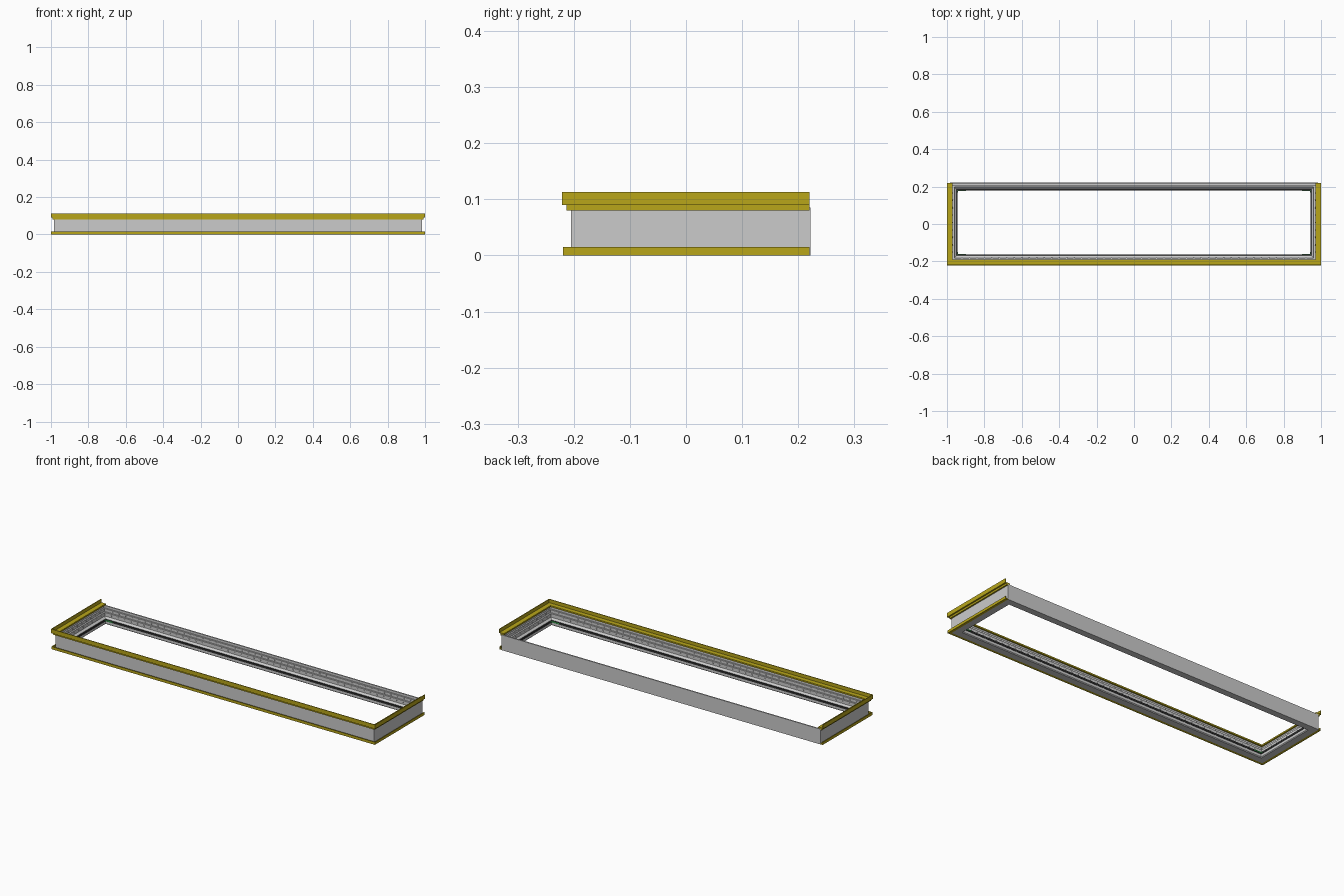
import bpy, bmesh
from mathutils import Matrix, Vector

if "Cube" in bpy.data.objects:
    bpy.data.objects.remove(bpy.data.objects["Cube"])

X, YF, YB = 0.985, -0.205, 0.222   # outer faces of the grey wall


def material(name, rgb):
    m = bpy.data.materials.new(name)
    m.diffuse_color = (*rgb, 1)
    m.use_nodes = True
    m.node_tree.nodes["Principled BSDF"].inputs["Base Color"].default_value = m.diffuse_color
    return m


yellow = material("yellow", (0.48, 0.38, 0.01))
black = material("black", (0.03, 0.03, 0.03))
green = material("green", (0.05, 0.45, 0.1))


def finish(name, bm, mat=None):
    bmesh.ops.recalc_face_normals(bm, faces=bm.faces)
    me = bpy.data.meshes.new(name)
    bm.to_mesh(me)
    bm.free()
    ob = bpy.data.objects.new(name, me)
    bpy.context.collection.objects.link(ob)
    if mat:
        me.materials.append(mat)
    return ob


def sweep(name, profile, closed, mat=None):
    """Mitre a profile of (inward offset, height) round four or three sides."""
    bm = bmesh.new()
    rings = []
    for sx, front in ((-1, 0), (-1, 1), (1, 1), (1, 0)):
        ring = []
        for d, z in profile:
            y = YF + d if front else (YB - d if closed else 0.22)
            ring.append(bm.verts.new((sx * (X - d), y, z)))
        rings.append(ring)
    n = len(profile)
    for i in range(4 if closed else 3):
        a, b = rings[i], rings[(i + 1) % 4]
        for j in range(n):
            k = (j + 1) % n
            bm.faces.new((a[j], a[k], b[k], b[j]))
    if not closed:
        bm.faces.new(rings[0])
        bm.faces.new(rings[3])
    return finish(name, bm, mat)


# Stepped grey channel running round all four sides
sweep("wall_frame", [(0, 0), (0, 0.085), (0.007, 0.085), (0.007, 0.072),
                     (0.015, 0.072), (0.015, 0.056), (0.024, 0.056),
                     (0.024, 0.036), (0.032, 0.030), (0.040, 0.022),
                     (0.040, 0.004), (0.036, 0)], True)

# Dark seal along the inner edge
sweep("inner_seal", [(0.036, 0.022), (0.036, 0.028), (0.042, 0.028),
                     (0.042, 0.018), (0.040, 0.018), (0.040, 0.022)], True, black)

# Yellow trims on the front and both ends
sweep("upper_trim", [(0.0, 0.080), (-0.008, 0.080), (-0.008, 0.090),
                     (-0.016, 0.090), (-0.016, 0.113), (-0.012, 0.113),
                     (-0.012, 0.094), (0.014, 0.094), (0.014, 0.086),
                     (0.0, 0.086)], False, yellow)
sweep("lower_trim", [(0.0, 0.0), (-0.014, 0.0), (-0.014, 0.015),
                     (-0.010, 0.015), (-0.010, 0.005), (0.0, 0.005)], False, yellow)

# Rows of small rivets on the inner steps
bm = bmesh.new()


def rivet(p, normal):
    rot = Vector((0, 0, 1)).rotation_difference(Vector(normal)).to_matrix().to_4x4()
    bmesh.ops.create_cone(bm, cap_ends=True, segments=8, radius1=0.004,
                          radius2=0.003, depth=0.003,
                          matrix=Matrix.Translation(p) @ rot)


for d, z in ((0.015, 0.064), (0.024, 0.046)):
    for i in range(47):
        x = -0.92 + 1.84 * i / 46
        rivet((x, YF + d, z), (0, 1, 0))
        rivet((x, YB - d, z), (0, -1, 0))
    for i in range(9):
        y = -0.15 + 0.316 * i / 8
        for s in (-1, 1):
            rivet((s * (X - d), y, z), (-s, 0, 0))
finish("rivets", bm)

# Green angle pieces in the inner corners
bm = bmesh.new()
for sx in (-1, 1):
    for y, sy in ((YF + 0.042, 1), (YB - 0.042, -1)):
        for size, off in (((0.045, 0.003, 0.006), (0.0225, 0.0015)),
                          ((0.003, 0.012, 0.006), (0.0015, 0.006))):
            c = (sx * (X - 0.042 - off[0]), y + sy * off[1], 0.024)
            bmesh.ops.create_cube(bm, size=1, matrix=Matrix.Translation(c)
                                  @ Matrix.Diagonal((*size, 1)))
finish("corner_pieces", bm, green)
